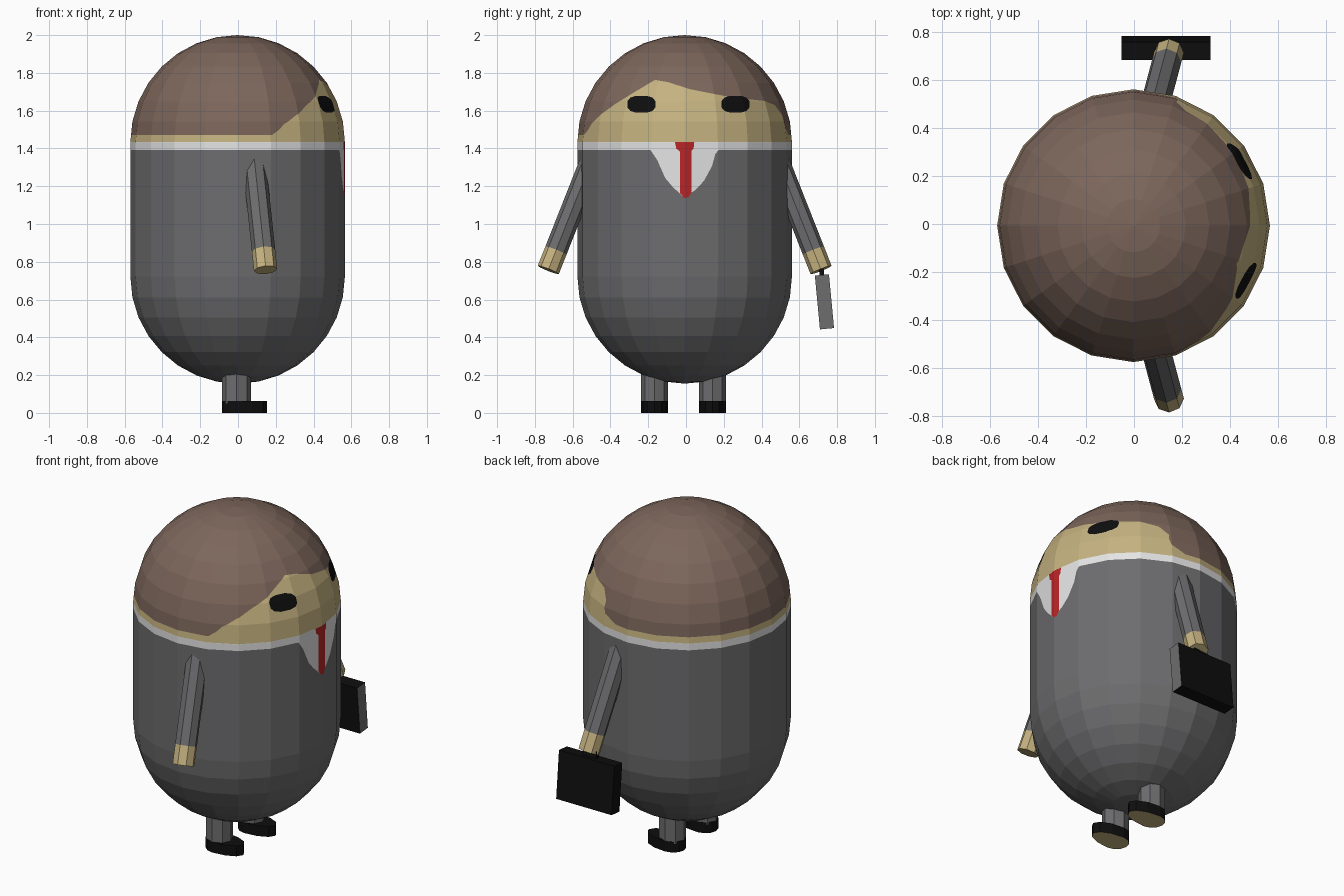
import bpy, bmesh, math
from mathutils import Vector, Matrix

if "Cube" in bpy.data.objects:
    bpy.data.objects.remove(bpy.data.objects["Cube"])

def srgb(*c):
    return [((v / 255 + 0.055) / 1.055) ** 2.4 if v > 10 else v / 255 / 12.92 for v in c] + [1]

MATS = {}
for name, col in {"suit_grey": (109, 109, 111), "skin_tan": (197, 178, 128),
                  "hair_brown": (124, 102, 91), "shirt_white": (228, 228, 228),
                  "tie_red": (184, 36, 38), "black": (14, 14, 14)}.items():
    m = bpy.data.materials.new(name)
    m.diffuse_color = srgb(*col)
    m.use_nodes = True
    m.node_tree.nodes["Principled BSDF"].inputs["Base Color"].default_value = m.diffuse_color
    MATS[name] = m
SUIT, SKIN, HAIR, WHITE, RED, BLACK = range(6)
MID = -0.007  # y of the symmetry plane

def finish(bm, name):
    bmesh.ops.remove_doubles(bm, verts=bm.verts[:], dist=1e-5)
    bmesh.ops.recalc_face_normals(bm, faces=bm.faces[:])
    me = bpy.data.meshes.new(name)
    bm.to_mesh(me)
    bm.free()
    for m in MATS.values():
        me.materials.append(m)
    ob = bpy.data.objects.new(name, me)
    bpy.context.collection.objects.link(ob)
    return ob

def loft(rings, mats, caps=True):
    """Bridge a list of equal point rings; mats gives one material per span."""
    bm = bmesh.new()
    vs = [[bm.verts.new(p) for p in r] for r in rings]
    n = len(vs[0])
    for k in range(len(vs) - 1):
        for i in range(n):
            j = (i + 1) % n
            f = bm.faces.new((vs[k][i], vs[k][j], vs[k + 1][j], vs[k + 1][i]))
            f.material_index = mats[k]
    if caps:
        bm.faces.new(vs[0]).material_index = mats[0]
        bm.faces.new(vs[-1]).material_index = mats[-1]
    return bm

def circle(n, rx, ry, off=0.0):
    return [(rx * math.cos(off + i * math.tau / n), ry * math.sin(off + i * math.tau / n)) for i in range(n)]

def cut(bm, faces, co, no):
    geom = set(faces)
    for f in faces:
        geom.update(f.edges)
        geom.update(f.verts)
    bmesh.ops.bisect_plane(bm, geom=list(geom), dist=1e-5, plane_co=co, plane_no=no)

def inside(poly, y, z):
    hit = False
    for (y1, z1), (y2, z2) in zip(poly, poly[1:] + poly[:1]):
        if (z1 > z) != (z2 > z) and y < (y2 - y1) * (z - z1) / (z2 - z1) + y1:
            hit = not hit
    return hit

def inlay(bm, poly, mat):
    """Cut a (y, z) outline into the +x side and colour the faces inside it."""
    e = 0.001
    for (y1, z1), (y2, z2) in zip(poly, poly[1:] + poly[:1]):
        lo, hi = (min(y1, y2) - e, min(z1, z2) - e), (max(y1, y2) + e, max(z1, z2) + e)
        near = []
        for f in bm.faces:
            ys = [v.co.y for v in f.verts]
            zs = [v.co.z for v in f.verts]
            if (f.calc_center_median().x > 0 and max(ys) > lo[0] and min(ys) < hi[0]
                    and max(zs) > lo[1] and min(zs) < hi[1]):
                near.append(f)
        if near:
            cut(bm, near, (0, y1, z1), (0, z2 - z1, y1 - y2))
    for f in bm.faces:
        c = f.calc_center_median()
        if c.x > 0 and inside(poly, c.y, c.z):
            f.material_index = mat

# Capsule body and head
R, LOW, HIGH, N, H = 0.568, 0.723, 1.432, 20, 8
prof = [(R * math.sin(i * math.pi / 2 / H), LOW - R * math.cos(i * math.pi / 2 / H)) for i in range(H + 1)]
prof += [(R * math.cos(i * math.pi / 2 / H), HIGH + R * math.sin(i * math.pi / 2 / H)) for i in range(H + 1)]
body = bmesh.new()
body = loft([[(x - 0.002, y + MID, z) for x, y in circle(N, r, r)] for r, z in prof],
            [SUIT] * (len(prof) - 1), caps=False)
bmesh.ops.remove_doubles(body, verts=body.verts[:], dist=1e-5)
bmesh.ops.dissolve_degenerate(body, edges=body.edges[:], dist=1e-5)

# Collar, neck and hair bands by height
BANDS = (1.393, 1.434, 1.47)
for z in BANDS:
    cut(body, body.faces[:], (0, 0, z), (0, 0, 1))
for f in body.faces:
    z = f.calc_center_median().z
    f.material_index = (SUIT, WHITE, SKIN, HAIR)[sum(z > b for b in BANDS)]

# Face under the hairline
inlay(body, [(-.545, 1.465), (-.52, 1.495), (-.50, 1.53), (-.455, 1.577), (-.375, 1.635), (-.27, 1.70),
             (-.164, 1.763), (-.095, 1.751), (.02, 1.714), (.233, 1.672), (.418, 1.651),
             (.47, 1.63), (.508, 1.577), (.524, 1.513), (.545, 1.465)], SKIN)
# Shirt front and tie
inlay(body, [(-.19, 1.395), (-.153, 1.34), (-.11, 1.243), (-.07, 1.196), (-.01, 1.14),
             (.05, 1.18), (.095, 1.228), (.138, 1.307), (.155, 1.37), (.175, 1.395)], WHITE)
inlay(body, [(-.058, 1.433), (-.052, 1.40), (-.033, 1.385), (-.033, 1.165), (-.01, 1.138),
             (.012, 1.14), (.028, 1.165), (.028, 1.385), (.04, 1.40), (.044, 1.433)], RED)
# Eyes
for y in (-0.236, 0.262):
    inlay(body, [(y + math.copysign(abs(a) ** 0.75, a) * 0.076, 1.634 + math.copysign(abs(b) ** 0.75, b) * 0.046)
                 for a, b in circle(12, 1, 1, math.pi / 12)], BLACK)
finish(body, "body")

for side, s in (("right", -1), ("left", 1)):
    # Arm with hand
    top, end = Vector((0.076, MID + s * 0.46, 1.42)), Vector((0.146, MID + s * 0.722, 0.757))
    axis = (end - top).normalized()
    u = Vector((1, 0, 0)) - axis * axis.x
    u.normalize()
    w = axis.cross(u)
    stops = (top, end - axis * 0.11, end)
    finish(loft([[p + u * a + w * b for a, b in circle(8, 0.062, 0.06)] for p in stops],
                [SUIT, SKIN]), side + "_arm")
    # Leg
    cy = -0.013 + s * 0.153
    ring = [(x - 0.008, y + cy) for x, y in circle(8, 0.077, 0.071)]
    finish(loft([[(x, y, z) for x, y in ring] for z in (0.05, 0.26)], [SUIT]), side + "_leg")
    # Shoe with a long toe and tan sole
    shoe = [(-0.008 + (x * 2.1 if x > 0 else x), y + cy) for x, y in circle(12, 0.0768, 0.0712)]
    bm = loft([[(x, y, z) for x, y in shoe] for z in (0, 0.063)], [BLACK])
    for f in bm.faces:
        if all(v.co.z < 0.01 for v in f.verts):
            f.material_index = SKIN
    finish(bm, side + "_shoe")

# Briefcase with a grey end, and its handle
tilt = Matrix.Translation((0.133, 0.733, 0.588)) @ Matrix.Rotation(math.radians(5.4), 4, 'X')
for name, size, z in (("briefcase", (0.37, 0.075, 0.286), 0), ("briefcase_handle", (0.09, 0.025, 0.05), 0.16)):
    bm = bmesh.new()
    bmesh.ops.create_cube(bm, size=1, matrix=tilt @ Matrix.Translation((0, 0, z)) @ Matrix.Diagonal((*size, 1)))
    bm.normal_update()
    for f in bm.faces:
        f.material_index = SUIT if name == "briefcase" and f.normal.x > 0.9 else BLACK
    finish(bm, name)
